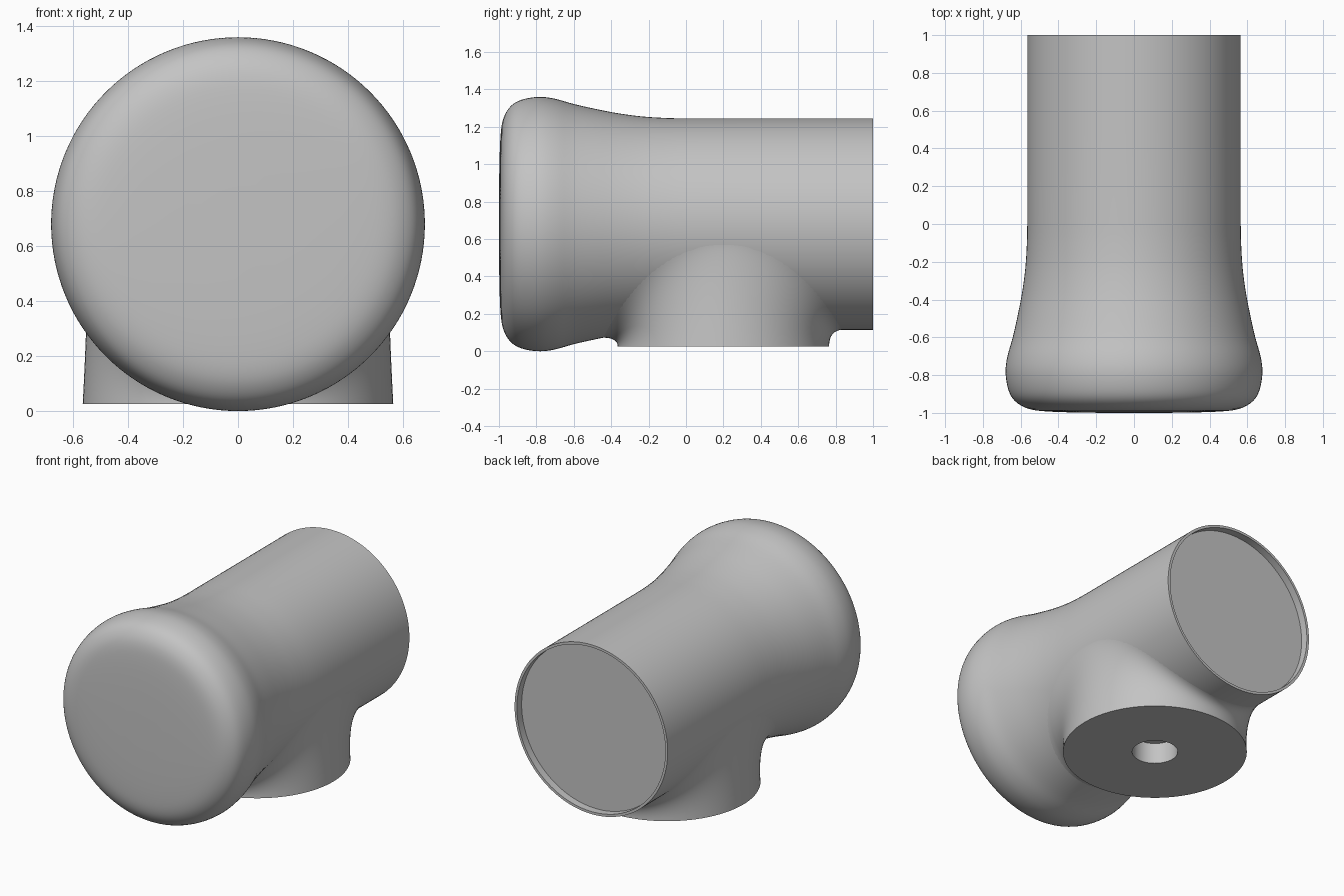
import bpy, bmesh, math
from mathutils import Vector

SEG = 128
AXIS_Z = 0.68      # height of the barrel axis
NECK_Y = 0.2       # centre of the neck
TUBE_R = 0.565

cube = bpy.data.objects.get("Cube")
if cube:
    bpy.data.objects.remove(cube, do_unlink=True)

grey = bpy.data.materials.new("plain grey")
grey.use_nodes = True
COLOUR = (0.55, 0.55, 0.55, 1)
grey.diffuse_color = COLOUR
grey.node_tree.nodes["Principled BSDF"].inputs["Base Color"].default_value = COLOUR


def skin(name, start, rings, end):
    """Closed surface through a list of rings, with a pole at each end."""
    bm = bmesh.new()
    loops = [[bm.verts.new(p) for p in ring] for ring in rings]
    poles = [bm.verts.new(start), bm.verts.new(end)]
    for i in range(SEG):
        j = (i + 1) % SEG
        for a, b in zip(loops, loops[1:]):
            bm.faces.new((a[i], a[j], b[j], b[i]))
        bm.faces.new((poles[0], loops[0][j], loops[0][i]))
        bm.faces.new((poles[1], loops[-1][i], loops[-1][j]))
    bmesh.ops.recalc_face_normals(bm, faces=bm.faces)
    mesh = bpy.data.meshes.new(name)
    bm.to_mesh(mesh)
    bm.free()
    mesh.materials.append(grey)
    obj = bpy.data.objects.new(name, mesh)
    bpy.context.collection.objects.link(obj)
    return obj


def activate(obj):
    bpy.ops.object.select_all(action='DESELECT')
    obj.select_set(True)
    bpy.context.view_layer.objects.active = obj


def smooth_curve(points, steps=4):
    """Catmull-Rom curve through the points."""
    pts = [Vector(p) for p in points]
    pts = [pts[0]] + pts + [pts[-1]]
    out = []
    for a, b, c, d in zip(pts, pts[1:], pts[2:], pts[3:]):
        for k in range(steps):
            t = k / steps
            out.append(0.5 * (2 * b + (c - a) * t + (2 * a - 5 * b + 4 * c - d) * t * t
                              + (3 * b - a - 3 * c + d) * t ** 3))
    return out + [pts[-1]]


angles = [2 * math.pi * i / SEG for i in range(SEG)]

# Barrel with rounded, flared front and shallow recess at the back (radius, y)
outline = smooth_curve([
    (0.12, -1), (0.3, -0.998), (0.45, -0.993), (0.54, -0.983), (0.6, -0.96),
    (0.645, -0.92), (0.67, -0.86), (0.68, -0.78), (0.67, -0.7), (0.642, -0.6),
    (0.615, -0.48), (0.592, -0.36), (0.575, -0.23), (0.567, -0.1), (TUBE_R, 0)])
profile = [tuple(p) for p in outline] + [(TUBE_R, 0.5), (TUBE_R, 1), (0.548, 1), (0.548, 0.95)]
rings = [[(r * math.cos(a), y, AXIS_Z + r * math.sin(a)) for a in angles] for r, y in profile]
barrel = skin("barrel", (0, -1, AXIS_Z), rings, (0, 0.95, AXIS_Z))


def barrel_radius(y):
    for p, q in zip(outline, outline[1:]):
        if p.y <= y < q.y:
            return p.x + (q.x - p.x) * (y - p.y) / (q.y - p.y)
    return TUBE_R


# Neck: round foot with a blind hole, blended tangentially into the barrel
FOOT_Z, HOLE_R, HOLE_TOP = 0.025, 0.14, 0.165


def circle(r, z):
    return [(r * math.cos(a), NECK_Y + r * math.sin(a), z) for a in angles]


def blend(a, t):
    c, s = math.cos(a), math.sin(a)
    foot = Vector((TUBE_R * c, NECK_Y + TUBE_R * s, FOOT_Z))
    y = NECK_Y + 0.645 * s
    r = barrel_radius(y) * 0.999
    turn = math.radians(80) * c
    top = Vector((r * math.sin(turn), y, AXIS_Z - r * math.cos(turn)))
    x = 0.54 * c
    z = min(top.z, top.z + math.tan(turn) * (x - top.x))
    bend = Vector((x, foot.y, max(z, FOOT_Z + 0.02)))
    return foot * (1 - t) ** 2 + bend * 2 * t * (1 - t) + top * t * t


STEPS = 16
rings = [circle(HOLE_R, HOLE_TOP), circle(HOLE_R, FOOT_Z)]
rings += [[blend(a, k / STEPS) for a in angles] for k in range(STEPS + 1)]
neck = skin("neck", (0, NECK_Y, HOLE_TOP), rings, (0, NECK_Y, AXIS_Z))

# Clear the barrel wall out of the hole
bpy.ops.mesh.primitive_cylinder_add(vertices=48, radius=HOLE_R + 0.01, depth=0.17,
                                    location=(0, NECK_Y, 0.09))
cutter = bpy.context.object
cutter.name = "hole_cutter"
cutter.hide_render = True
cut = barrel.modifiers.new("hole", 'BOOLEAN')
cut.operation = 'DIFFERENCE'
cut.object = cutter
activate(barrel)
bpy.ops.object.modifier_apply(modifier=cut.name)
bpy.data.objects.remove(cutter, do_unlink=True)

for obj in (barrel, neck):
    activate(obj)
    bpy.ops.object.shade_smooth_by_angle(angle=math.radians(35))
